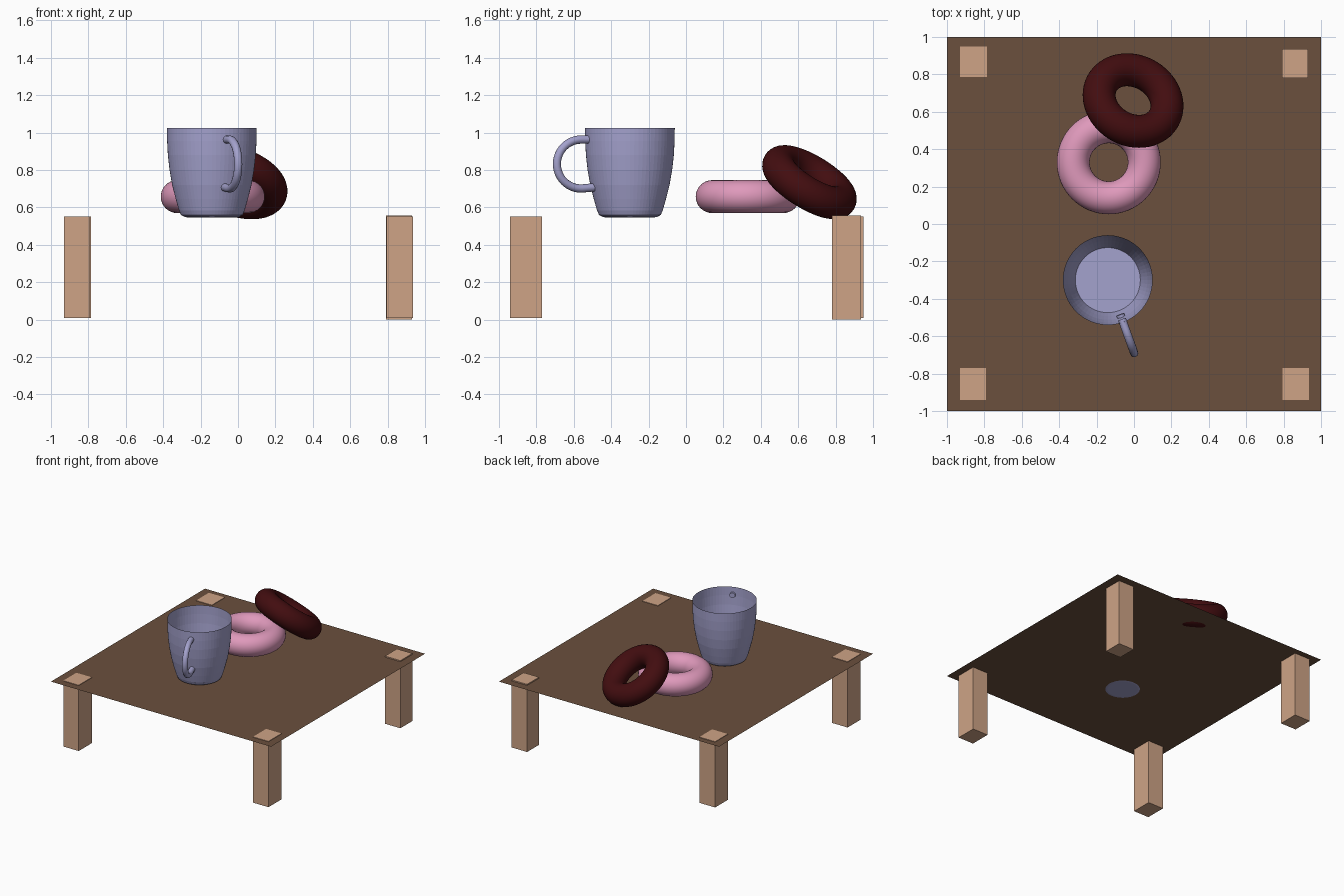
import bpy, bmesh, math
from mathutils import Vector, Matrix

if "Cube" in bpy.data.objects:
    bpy.data.objects.remove(bpy.data.objects["Cube"])


def material(name, rgb):
    m = bpy.data.materials.new(name)
    m.diffuse_color = (*rgb, 1)
    m.use_nodes = True
    m.node_tree.nodes["Principled BSDF"].inputs["Base Color"].default_value = m.diffuse_color
    return m


brown = material("dark wood", (0.145, 0.080, 0.047))
tan = material("light wood", (0.62, 0.37, 0.24))
lilac = material("lilac ceramic", (0.37, 0.36, 0.61))
pink = material("pink icing", (0.74, 0.32, 0.50))
choc = material("chocolate", (0.055, 0.004, 0.005))


def finish(name, bm, mat, smooth=False):
    me = bpy.data.meshes.new(name)
    bm.to_mesh(me)
    bm.free()
    me.materials.append(mat)
    for p in me.polygons:
        p.use_smooth = smooth
    ob = bpy.data.objects.new(name, me)
    bpy.context.collection.objects.link(ob)
    return ob


def box(name, lo, hi, mat):
    lo, hi = Vector(lo), Vector(hi)
    bm = bmesh.new()
    bmesh.ops.create_cube(bm, size=1, matrix=Matrix.Translation((lo + hi) / 2)
                          @ Matrix.Diagonal((*(hi - lo), 1)))
    finish(name, bm, mat)


def donut(name, centre, normal, mat, major=0.19, minor=0.088, n=64, k=32):
    rot = Vector((0, 0, 1)).rotation_difference(Vector(normal).normalized())
    bm = bmesh.new()
    rings = []
    for i in range(n):
        a = 2 * math.pi * i / n
        ring = []
        for j in range(k):
            b = 2 * math.pi * j / k
            r = major + minor * math.cos(b)
            p = Vector((r * math.cos(a), r * math.sin(a), minor * math.sin(b)))
            ring.append(bm.verts.new(rot @ p + Vector(centre)))
        rings.append(ring)
    for i in range(n):
        for j in range(k):
            A, B, j2 = rings[i], rings[(i + 1) % n], (j + 1) % k
            bm.faces.new((A[j], B[j], B[j2], A[j2]))
    finish(name, bm, mat, True)


# table top: a sheet without thickness
bm = bmesh.new()
bmesh.ops.create_grid(bm, x_segments=1, y_segments=1, size=1,
                      matrix=Matrix.Translation((0, 0, 0.547)))
finish("table_top", bm, brown)

# legs, each slightly different in size
box("front_left_leg", (-0.93, -0.94, 0.01), (-0.79, -0.77, 0.551), tan)
box("front_right_leg", (0.795, -0.94, 0.01), (0.935, -0.77, 0.551), tan)
box("back_left_leg", (-0.93, 0.785, 0.01), (-0.787, 0.95, 0.551), tan)
box("back_right_leg", (0.79, 0.78, 0.0), (0.93, 0.935, 0.556), tan)

# donuts, the second leaning on the first
donut("pink_donut", (-0.135, 0.33, 0.658), (0, 0, 1), pink)
donut("chocolate_donut", (-0.005, 0.66, 0.735), (0.29, 0.49, 0.80), choc)

# mug: a thin lathed shell closed at the bottom
MUG = Vector((-0.14, -0.30, 0))
profile = [(0.115, 0.545), (0.145, 0.549), (0.165, 0.56), (0.176, 0.585), (0.193, 0.645),
           (0.212, 0.72), (0.226, 0.80), (0.235, 0.88), (0.239, 0.955), (0.24, 1.026)]
N = 64
bm = bmesh.new()
rings = [[bm.verts.new(MUG + Vector((r * math.cos(2 * math.pi * i / N),
                                     r * math.sin(2 * math.pi * i / N), z)))
          for i in range(N)] for r, z in profile]
bm.faces.new(rings[0][::-1])
for a, b in zip(rings, rings[1:]):
    for i in range(N):
        j = (i + 1) % N
        bm.faces.new((a[i], a[j], b[j], b[i]))
# flat inner floor
floor = [bm.verts.new(MUG + Vector((0.174 * math.cos(2 * math.pi * i / N),
                                    0.174 * math.sin(2 * math.pi * i / N), 0.58)))
         for i in range(N)]
bm.faces.new(floor)
finish("mug_body", bm, lilac)

# handle: a round tube swept along a C in a vertical plane
out = Vector((0.34, -0.94, 0)).normalized()
path = [(0.222, 0.963)]
for i in range(25):
    t = math.pi / 2 - math.pi * i / 24
    path.append((0.277 + 0.138 * math.cos(t), 0.832 + 0.131 * math.sin(t)))
path.append((0.195, 0.708))
cu = bpy.data.curves.new("handle_path", 'CURVE')
cu.dimensions = '3D'
cu.bevel_depth = 0.022
cu.bevel_resolution = 4
cu.use_fill_caps = True
sp = cu.splines.new('POLY')
sp.points.add(len(path) - 1)
for pt, (r, z) in zip(sp.points, path):
    pt.co = (*(MUG + out * r + Vector((0, 0, z))), 1)
cu.materials.append(lilac)
handle = bpy.data.objects.new("mug_handle", cu)
bpy.context.collection.objects.link(handle)
bpy.context.view_layer.objects.active = handle
handle.select_set(True)
bpy.ops.object.convert(target='MESH')
bpy.ops.object.shade_smooth_by_angle(angle=math.radians(40))
